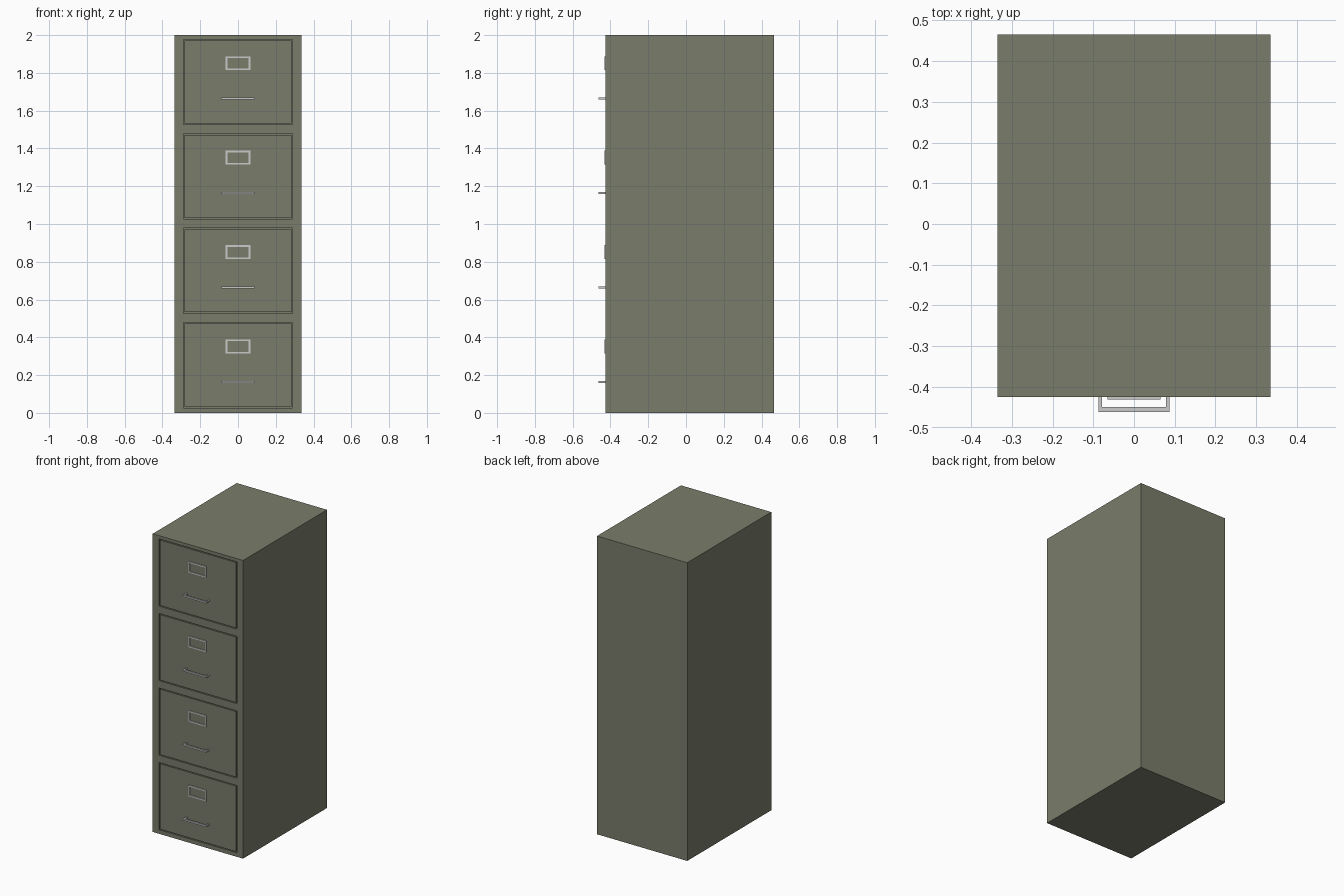
import bpy, bmesh
from mathutils import Vector

if "Cube" in bpy.data.objects:
    bpy.data.objects.remove(bpy.data.objects["Cube"])

W, Y0, Y1, H = 0.335, -0.425, 0.465, 2.0   # cabinet half width, front, back, height
PITCH, GAP = 0.5, 0.006                    # drawer spacing and seam width
DX, DZ0, DZ1 = 0.289, 0.027, 0.478         # drawer opening

paint = bpy.data.materials.new("olive_paint")
paint.diffuse_color = (0.195, 0.205, 0.147, 1)
paint.use_nodes = True
paint.node_tree.nodes["Principled BSDF"].inputs["Base Color"].default_value = paint.diffuse_color


def add_box(bm, x, y, z):
    """Add a box spanning the given (min, max) ranges."""
    size = Vector((x[1] - x[0], y[1] - y[0], z[1] - z[0]))
    verts = bmesh.ops.create_cube(bm, size=1)["verts"]
    bmesh.ops.scale(bm, vec=size, verts=verts)
    bmesh.ops.translate(bm, vec=Vector((sum(x), sum(y), sum(z))) / 2, verts=verts)


def finish(name, bm, mat=None):
    bmesh.ops.recalc_face_normals(bm, faces=bm.faces)
    mesh = bpy.data.meshes.new(name)
    bm.to_mesh(mesh)
    bm.free()
    obj = bpy.data.objects.new(name, mesh)
    bpy.context.collection.objects.link(obj)
    if mat:
        mesh.materials.append(mat)
    return obj


def box(name, x, y, z, mat=None):
    bm = bmesh.new()
    add_box(bm, x, y, z)
    return finish(name, bm, mat)


def label_frame(name, z):
    """Raised card holder with a recessed window."""
    bm = bmesh.new()
    add_box(bm, (-0.065, 0.065), (Y0 - 0.006, Y0 + 0.002), (z - 0.037, z + 0.037))
    bm.normal_update()
    front = min(bm.faces, key=lambda f: f.calc_center_median().y)
    border = bmesh.ops.inset_region(bm, faces=[front], thickness=0.012)["faces"]
    window = bmesh.ops.extrude_discrete_faces(bm, faces=[front])["faces"][0]
    bmesh.ops.translate(bm, vec=(0, 0.0055, 0), verts=window.verts)
    # the window shows the drawer paint, the rest is bare metal
    window.material_index = 1
    obj = finish(name, bm)
    obj.data.materials.append(None)
    obj.data.materials.append(paint)
    return obj


def handle(name, z):
    """U-shaped pull, a flat profile extruded upward."""
    a, b, f, g = 0.087, 0.078, -0.462, -0.450
    pts = [(-a, Y0 + 0.002), (-a, f), (a, f), (a, Y0 + 0.002),
           (b, Y0 + 0.002), (b, g), (-b, g), (-b, Y0 + 0.002)]
    bm = bmesh.new()
    face = bm.faces.new([bm.verts.new((x, y, z - 0.005)) for x, y in pts])
    top = bmesh.ops.extrude_face_region(bm, geom=[face])["geom"]
    bmesh.ops.translate(bm, vec=(0, 0, 0.01),
                        verts=[v for v in top if isinstance(v, bmesh.types.BMVert)])
    return finish(name, bm)


# Cabinet shell with four drawer openings
body = box("cabinet_body", (-W, W), (Y0, Y1), (0, H), paint)
bm = bmesh.new()
for i in range(4):
    add_box(bm, (-DX, DX), (Y0 - 0.1, Y0 + 0.02), (DZ0 + PITCH * i, DZ1 + PITCH * i))
cutter = finish("opening_cutter", bm, paint)
cutter.hide_render = True
cutter.hide_set(True)
cut = body.modifiers.new("drawer_openings", "BOOLEAN")
cut.operation, cut.solver, cut.object = "DIFFERENCE", "EXACT", cutter

# Drawers with label frames and handles
for i in range(4):
    base = PITCH * i
    box(f"drawer_front_{i + 1}", (-DX + GAP, DX - GAP), (Y0, Y0 + 0.022),
        (base + DZ0 + GAP, base + DZ1 - GAP), paint)
    label_frame(f"label_frame_{i + 1}", base + 0.351)
    handle(f"handle_{i + 1}", base + 0.164)
